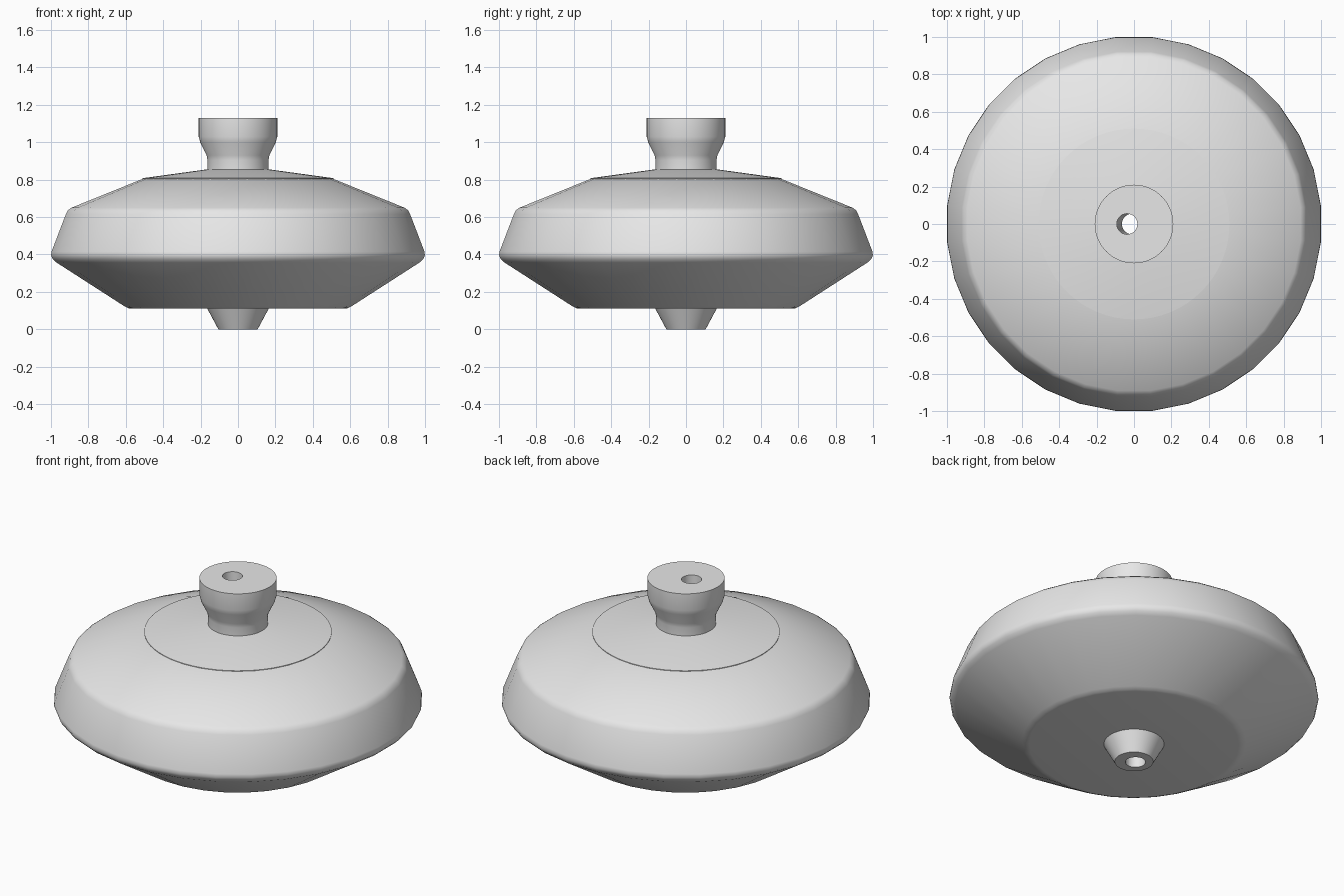
import bpy
import bmesh
from math import cos, sin, pi, radians
from mathutils import Vector

cube = bpy.data.objects.get("Cube")
if cube:
    bpy.data.objects.remove(cube, do_unlink=True)

# Single plain grey finish
grey = bpy.data.materials.new("plain grey")
grey.use_nodes = True
colour = (0.8, 0.8, 0.8, 1)
grey.diffuse_color = colour
grey.node_tree.nodes["Principled BSDF"].inputs["Base Color"].default_value = colour


def lathe(name, profile, sides, phase=0.0):
    """Closed solid of revolution from (radius, height) points, bottom to top."""
    bm = bmesh.new()
    rings = []
    for r, z in profile:
        angles = [2 * pi * (i + phase) / sides for i in range(sides)]
        rings.append([bm.verts.new((r * cos(a), r * sin(a), z)) for a in angles])
    for low, high in zip(rings, rings[1:]):
        for i in range(sides):
            j = (i + 1) % sides
            bm.faces.new((low[i], low[j], high[j], high[i]))
    bm.faces.new(rings[0][::-1])
    bm.faces.new(rings[-1])
    mesh = bpy.data.meshes.new(name)
    bm.to_mesh(mesh)
    bm.free()
    mesh.materials.append(grey)
    obj = bpy.data.objects.new(name, mesh)
    bpy.context.collection.objects.link(obj)
    return obj


# Faceted disc body with softened rims
body = lathe("body", [
    (0.57, 0.11), (0.59, 0.113), (0.61, 0.123),
    (0.975, 0.357), (0.995, 0.375), (1.004, 0.395), (1.002, 0.415),
    (0.925, 0.615), (0.915, 0.635), (0.895, 0.65),
    (0.51, 0.805)], 32, 0.5)

# Shallow cone on top of the body
top_cap = lathe("top_cap", [(0.51, 0.79), (0.51, 0.808), (0.16, 0.856)], 64)

# Flared handle
handle = lathe("handle", [
    (0.163, 0.835), (0.163, 0.905), (0.168, 0.93),
    (0.202, 1.0), (0.21, 1.03), (0.21, 1.13)], 64)

# Tapered foot
foot = lathe("foot", [(0.105, 0.0), (0.165, 0.112)], 64)

# Slightly tilted shaft bore through every part
bore = lathe("bore_cutter", [(0.055, -0.7), (0.055, 0.7)], 32)
lower, upper = Vector((-0.01, 0, 0)), Vector((-0.037, 0, 1.13))
bore.location = (lower + upper) / 2
bore.rotation_euler = (upper - lower).to_track_quat("Z", "Y").to_euler()
bore.hide_render = True

for part in (body, top_cap, handle, foot):
    cut = part.modifiers.new("bore", "BOOLEAN")
    cut.operation = "DIFFERENCE"
    cut.solver = "EXACT"
    cut.object = bore
    bpy.ops.object.select_all(action="DESELECT")
    part.select_set(True)
    bpy.context.view_layer.objects.active = part
    bpy.ops.object.modifier_apply(modifier=cut.name)
    bpy.ops.object.shade_smooth_by_angle(angle=radians(30))

bpy.data.objects.remove(bore, do_unlink=True)
